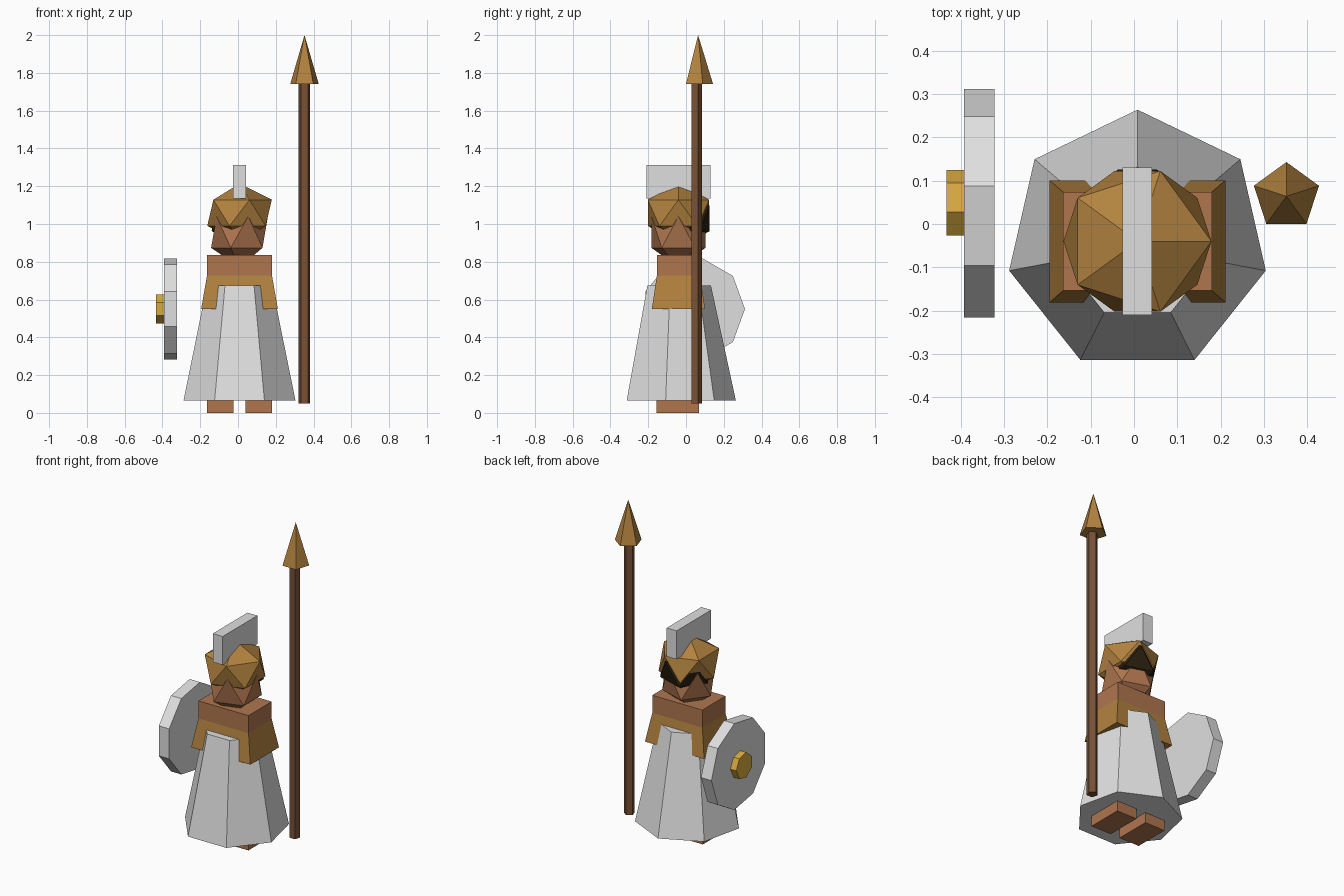
import bpy, bmesh
from math import sin, cos, pi
from mathutils import Matrix, Vector

if "Cube" in bpy.data.objects:
    bpy.data.objects.remove(bpy.data.objects["Cube"])

CX, CY = 0.008, -0.04   # body axis


def material(name, rgb):
    m = bpy.data.materials.new(name)
    m.diffuse_color = (*rgb, 1)
    m.use_nodes = True
    m.node_tree.nodes["Principled BSDF"].inputs["Base Color"].default_value = m.diffuse_color
    return m


GREY = material("pale_grey", (0.74, 0.74, 0.74))
SKIN = material("skin", (0.43, 0.18, 0.078))
BRONZE = material("bronze", (0.45, 0.225, 0.05))
WOOD = material("wood", (0.19, 0.083, 0.036))
GOLD = material("gold", (0.70, 0.41, 0.05))
DARK = material("dark_hair", (0.022, 0.013, 0.004))


def finish(name, bm, mat):
    bmesh.ops.recalc_face_normals(bm, faces=bm.faces)
    me = bpy.data.meshes.new(name)
    bm.to_mesh(me)
    bm.free()
    me.materials.append(mat)
    ob = bpy.data.objects.new(name, me)
    bpy.context.collection.objects.link(ob)
    return ob


def loft(name, low, high, mat):
    """Closed solid between two rings; a one-point ring gives a tip."""
    bm = bmesh.new()
    a = [bm.verts.new(p) for p in low]
    b = [bm.verts.new(p) for p in high]
    n = len(a)
    bm.faces.new(a)
    if len(b) > 1:
        bm.faces.new(b)
    for i in range(n):
        j = (i + 1) % n
        bm.faces.new((a[i], a[j], b[j], b[i]) if len(b) > 1 else (a[i], a[j], b[0]))
    return finish(name, bm, mat)


def ring_z(n, x, y, z, r):
    return [(x + r * sin(2 * pi * i / n), y + r * cos(2 * pi * i / n), z) for i in range(n)]


def ring_x(n, x, y, z, r):
    return [(x, y + r * cos(2 * pi * i / n), z + r * sin(2 * pi * i / n)) for i in range(n)]


def rect(x, y, z, hx, hy):
    return [(x - hx, y - hy, z), (x + hx, y - hy, z), (x + hx, y + hy, z), (x - hx, y + hy, z)]


def ico(name, y, z, r, rz, mat):
    bm = bmesh.new()
    bmesh.ops.create_icosphere(bm, subdivisions=1, radius=1)
    bm.transform(Matrix.Translation(Vector((CX, y, z))) @ Matrix.Diagonal((r, r, rz, 1)))
    return finish(name, bm, mat)


# Feet
for side, name in ((-1, "left_foot"), (1, "right_foot")):
    x = CX + side * 0.103
    loft(name, rect(x, -0.043, 0, 0.07, 0.113), rect(x, -0.043, 0.1, 0.07, 0.113), SKIN)

# Skirt, flared tunic and shoulders
loft("skirt", ring_z(7, CX, CY, 0.065, 0.304), ring_z(7, CX, -0.045, 0.675, 0.177), GREY)
loft("tunic", rect(CX, CY, 0.55, 0.203, 0.141), rect(CX, CY, 0.727, 0.172, 0.114), BRONZE)
loft("shoulders", rect(CX, CY, 0.727, 0.172, 0.114), rect(CX, CY, 0.836, 0.172, 0.114), SKIN)

# Head, hair at the back, helmet and crest
ico("head", CY, 0.957, 0.168, 0.186, SKIN)
ico("hair", -0.015, 1.03, 0.165, 0.15, DARK)
ico("helmet", CY, 1.059, 0.191, 0.155, BRONZE)
loft("crest", rect(CX, CY, 1.135, 0.034, 0.17), rect(CX, CY, 1.312, 0.034, 0.17), GREY)

# Shield and boss
loft("shield", ring_x(9, -0.393, 0.04, 0.55, 0.272), ring_x(9, -0.322, 0.04, 0.55, 0.272), GREY)
loft("shield_boss", ring_x(7, -0.433, 0.045, 0.55, 0.08), ring_x(7, -0.393, 0.045, 0.55, 0.08), GOLD)

# Spear
loft("spear_shaft", ring_z(5, 0.352, 0.054, 0.05, 0.032), ring_z(5, 0.352, 0.054, 1.75, 0.032), WOOD)
loft("spear_head", ring_z(5, 0.352, 0.064, 1.742, 0.079), [(0.352, 0.064, 2.0)], BRONZE)
